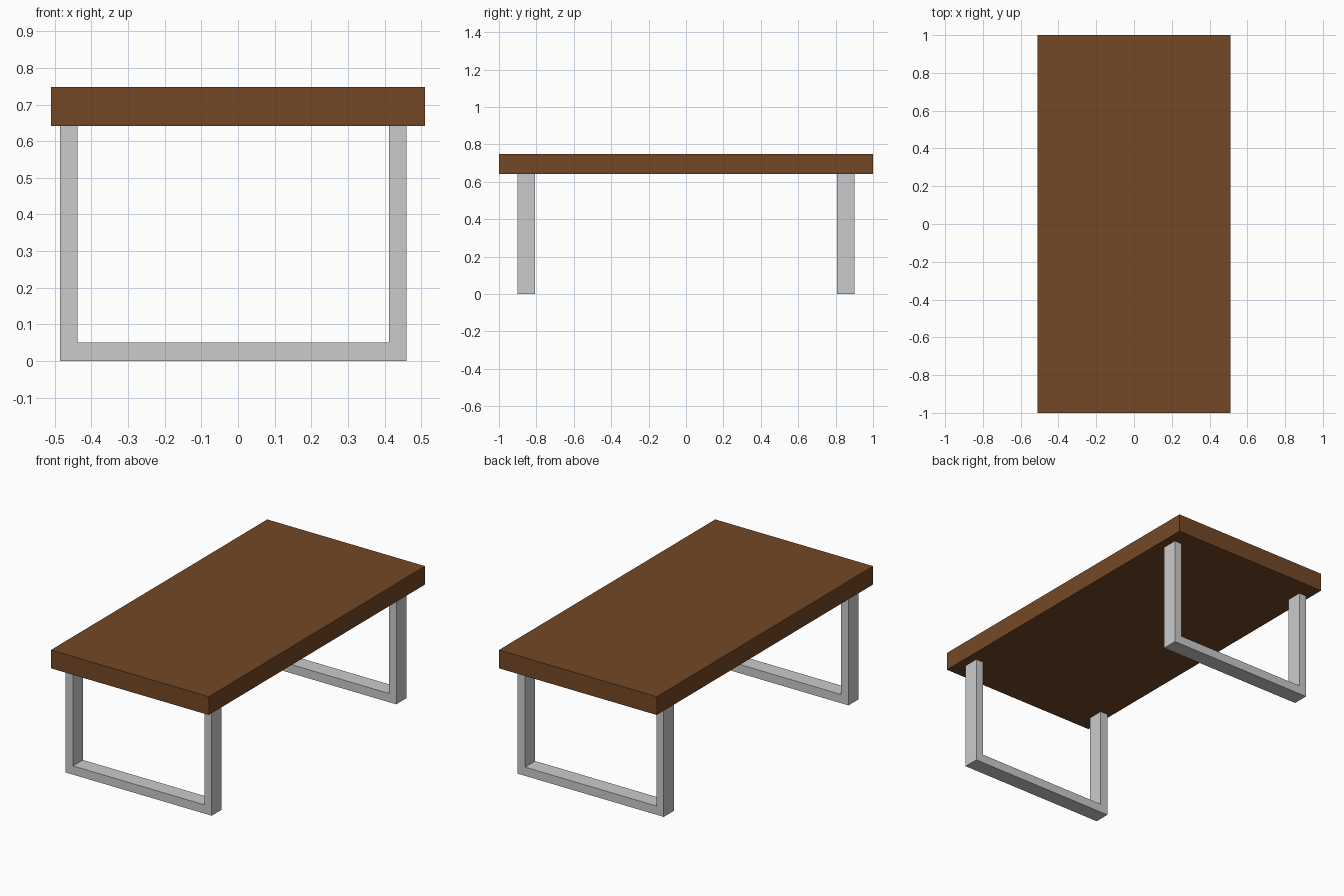
import bpy, bmesh

if "Cube" in bpy.data.objects:
    bpy.data.objects.remove(bpy.data.objects["Cube"])

wood = bpy.data.materials.new("brown_wood")
wood.diffuse_color = (0.175, 0.064, 0.019, 1)
wood.use_nodes = True
wood.node_tree.nodes["Principled BSDF"].inputs["Base Color"].default_value = wood.diffuse_color


def extruded(name, profile, y0, y1, mat=None):
    """Extrude a closed (x, z) profile along y."""
    bm = bmesh.new()
    face = bm.faces.new([bm.verts.new((x, y0, z)) for x, z in profile])
    ext = bmesh.ops.extrude_face_region(bm, geom=[face])
    verts = [g for g in ext["geom"] if isinstance(g, bmesh.types.BMVert)]
    bmesh.ops.translate(bm, verts=verts, vec=(0, y1 - y0, 0))
    bmesh.ops.recalc_face_normals(bm, faces=bm.faces)
    mesh = bpy.data.meshes.new(name)
    bm.to_mesh(mesh)
    bm.free()
    if mat:
        mesh.materials.append(mat)
    obj = bpy.data.objects.new(name, mesh)
    bpy.context.collection.objects.link(obj)
    return obj


TOP, UNDER = 0.748, 0.641

# Thick wooden slab
extruded("tabletop", [(-0.511, UNDER), (0.511, UNDER), (0.511, TOP), (-0.511, TOP)],
         -1, 1, wood)

# U-shaped metal frames, slightly off centre in x
L, R, T, BAR = -0.486, 0.46, 0.048, 0.051
u_profile = [(L, 0), (R, 0), (R, UNDER), (R - T, UNDER),
             (R - T, BAR), (L + T, BAR), (L + T, UNDER), (L, UNDER)]
for name, y0, y1 in (("front_leg_frame", -0.9, -0.808), ("back_leg_frame", 0.806, 0.9)):
    extruded(name, u_profile, y0, y1)
